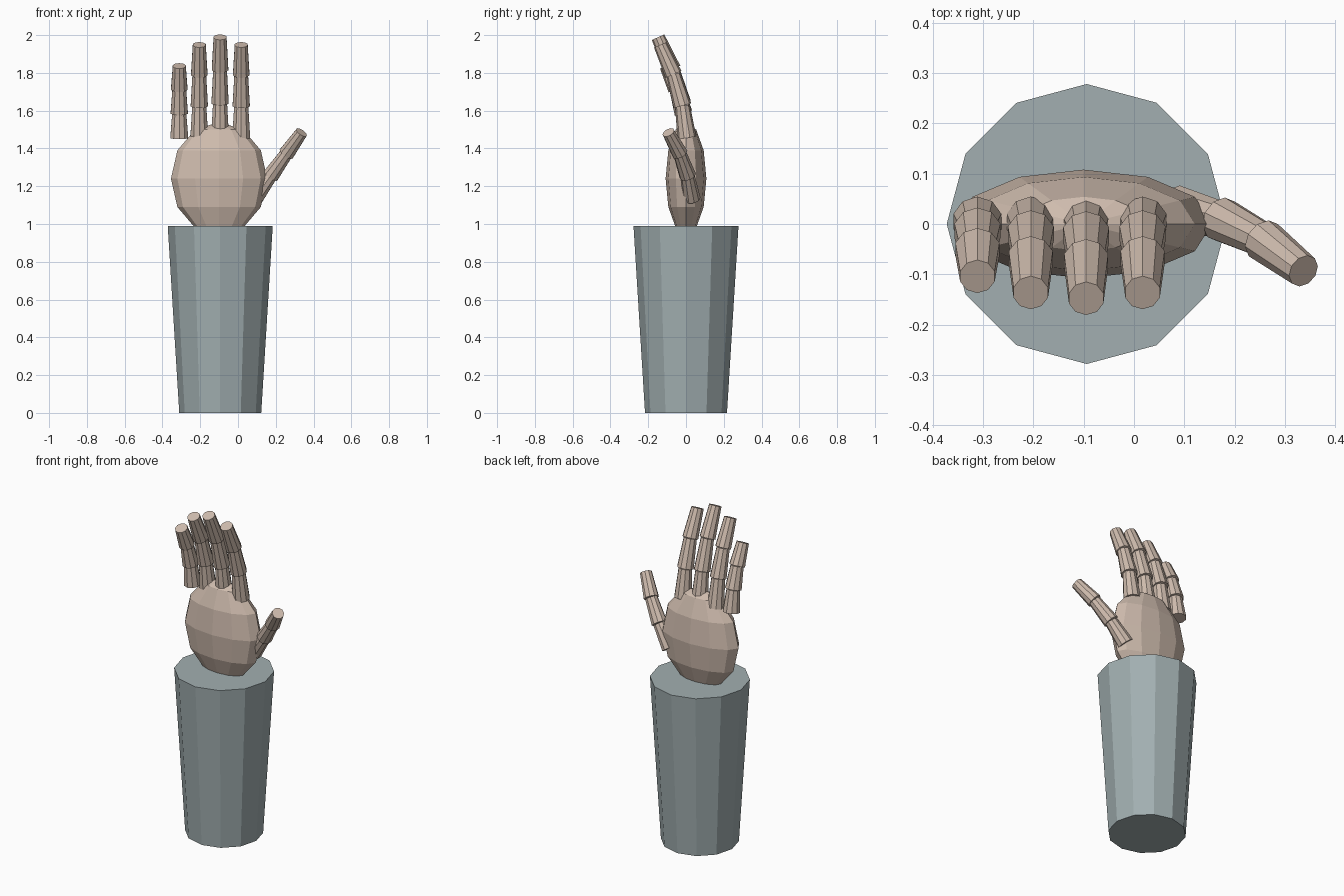
import bpy, bmesh
from math import radians, pi
from mathutils import Matrix, Vector

if "Cube" in bpy.data.objects:
    bpy.data.objects.remove(bpy.data.objects["Cube"])


def material(name, rgb):
    m = bpy.data.materials.new(name)
    m.diffuse_color = (*rgb, 1)
    m.use_nodes = True
    m.node_tree.nodes["Principled BSDF"].inputs["Base Color"].default_value = m.diffuse_color
    return m


skin = material("skin", (0.62, 0.50, 0.42))
cloth = material("cloth", (0.36, 0.43, 0.44))


def finish(name, bm, mat):
    mesh = bpy.data.meshes.new(name)
    bm.to_mesh(mesh)
    bm.free()
    mesh.materials.append(mat)
    ob = bpy.data.objects.new(name, mesh)
    bpy.context.collection.objects.link(ob)
    return ob


def cone(bm, sides, r1, r2, length, matrix):
    # tapered cylinder whose base sits on the matrix origin
    bmesh.ops.create_cone(bm, cap_ends=True, segments=sides, radius1=r1, radius2=r2,
                          depth=length,
                          matrix=matrix @ Matrix.Translation((0, 0, length / 2)))


def finger(name, base, length, lean=0.0, scale=1.0):
    # three tapered segments, each bending further towards the front
    bm = bmesh.new()
    p = Vector(base)
    for bend, r1, r2 in ((8, 0.050, 0.039), (16, 0.048, 0.038), (24, 0.046, 0.036)):
        rot = Matrix.Rotation(radians(lean), 4, 'Y') @ Matrix.Rotation(radians(bend), 4, 'X')
        cone(bm, 10, r1 * scale, r2 * scale, length, Matrix.Translation(p) @ rot)
        p = p + rot @ Vector((0, 0, length))
    return finish(name, bm, skin)


# Sleeve
bm = bmesh.new()
cone(bm, 12, 0.217, 0.278, 0.99, Matrix.Translation((-0.094, 0, 0)))
finish("sleeve", bm, cloth)

# Palm
bm = bmesh.new()
bmesh.ops.create_uvsphere(bm, u_segments=12, v_segments=6, radius=1,
                          matrix=Matrix.Translation((-0.1, 0, 1.24))
                          @ Matrix.Diagonal((0.255, 0.108, 0.30, 1)))
finish("palm", bm, skin)

# Fingers
for name, x, length in (("little_finger", -0.311, 0.133), ("ring_finger", -0.205, 0.172),
                        ("middle_finger", -0.095, 0.186), ("index_finger", 0.017, 0.172)):
    finger(name, (x, 0.005, 1.456), length)

# Thumb
finger("thumb", (0.087, 0.03, 1.135), 0.15, lean=35.5, scale=0.94)
